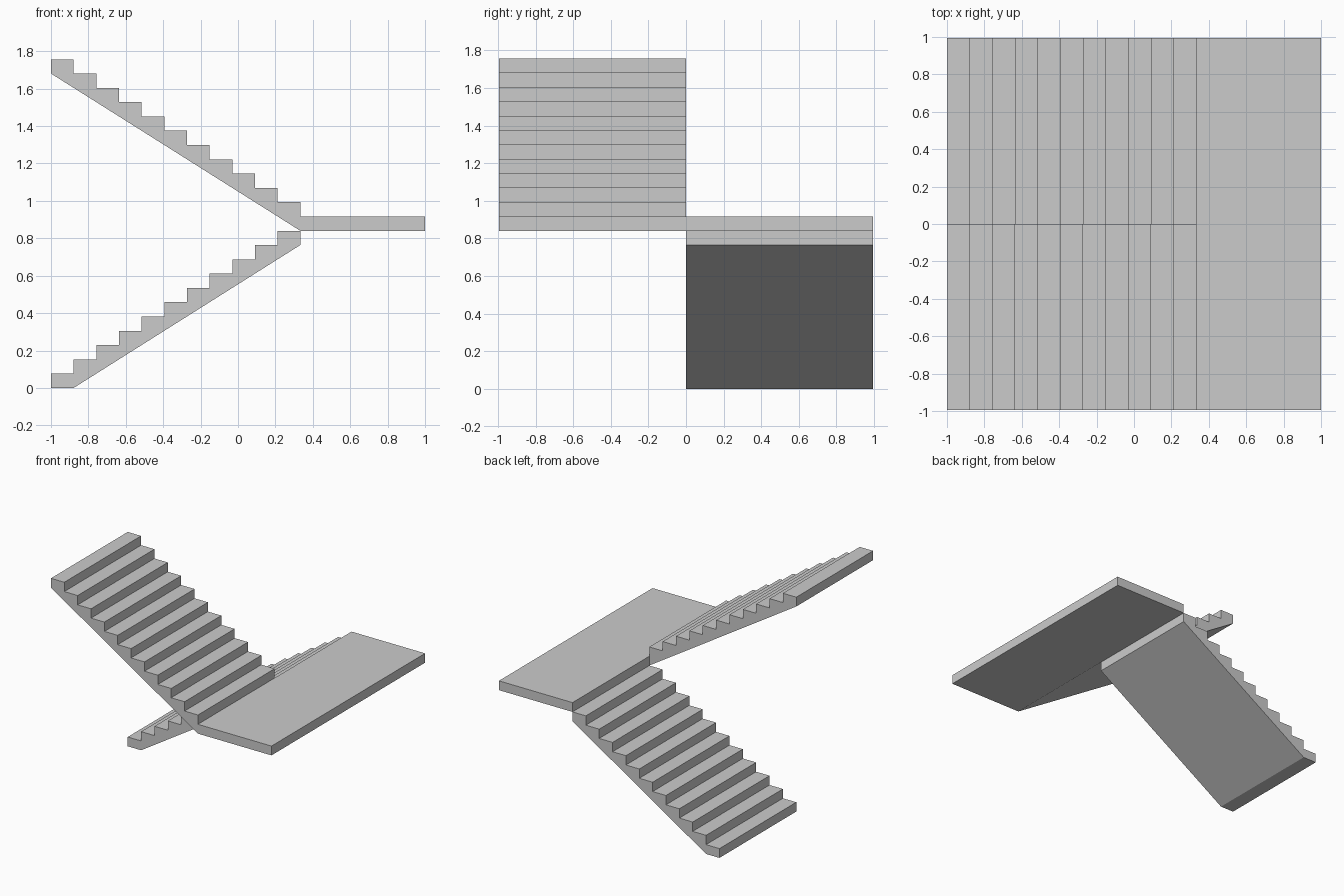
import bpy, bmesh

if "Cube" in bpy.data.objects:
    bpy.data.objects.remove(bpy.data.objects["Cube"])

STEPS = 11
RISE = 0.0764
X0, X1 = -1.0, 0.333          # ends of both flights
TREAD = (X1 - X0) / STEPS
HALF = 0.995                  # half of the overall depth


def extrude_profile(name, profile, y0, y1):
    """Solid from an x/z outline swept between two y positions."""
    bm = bmesh.new()
    face = bm.faces.new([bm.verts.new((x, y0, z)) for x, z in profile])
    moved = bmesh.ops.extrude_face_region(bm, geom=[face])["geom"]
    verts = [g for g in moved if isinstance(g, bmesh.types.BMVert)]
    bmesh.ops.translate(bm, verts=verts, vec=(0, y1 - y0, 0))
    bmesh.ops.recalc_face_normals(bm, faces=bm.faces)
    mesh = bpy.data.meshes.new(name)
    bm.to_mesh(mesh)
    bm.free()
    obj = bpy.data.objects.new(name, mesh)
    bpy.context.collection.objects.link(obj)
    return obj


def steps(x, z, direction):
    """Saw-tooth outline climbing from (x, z)."""
    points = []
    for i in range(STEPS):
        top = z + (i + 1) * RISE
        points += [(x + direction * i * TREAD, top),
                   (x + direction * (i + 1) * TREAD, top)]
    return points


landing_base = STEPS * RISE
landing_top = landing_base + RISE

# Lower flight: climbs towards +x, with a flat foot on the ground
lower = [(X0, 0)] + steps(X0, 0, 1) + [(X1, landing_base - RISE), (X0 + TREAD, 0)]
extrude_profile("lower_flight", lower, 0, HALF)

# Landing slab across both flights
slab = [(X1, landing_base), (1, landing_base), (1, landing_top), (X1, landing_top)]
extrude_profile("landing", slab, -HALF, HALF)

# Upper flight: climbs back towards -x, with a sloping underside
upper = [(X1, landing_base)] + steps(X1, landing_top, -1) + [(X0, landing_base + STEPS * RISE)]
extrude_profile("upper_flight", upper, -HALF, 0)
